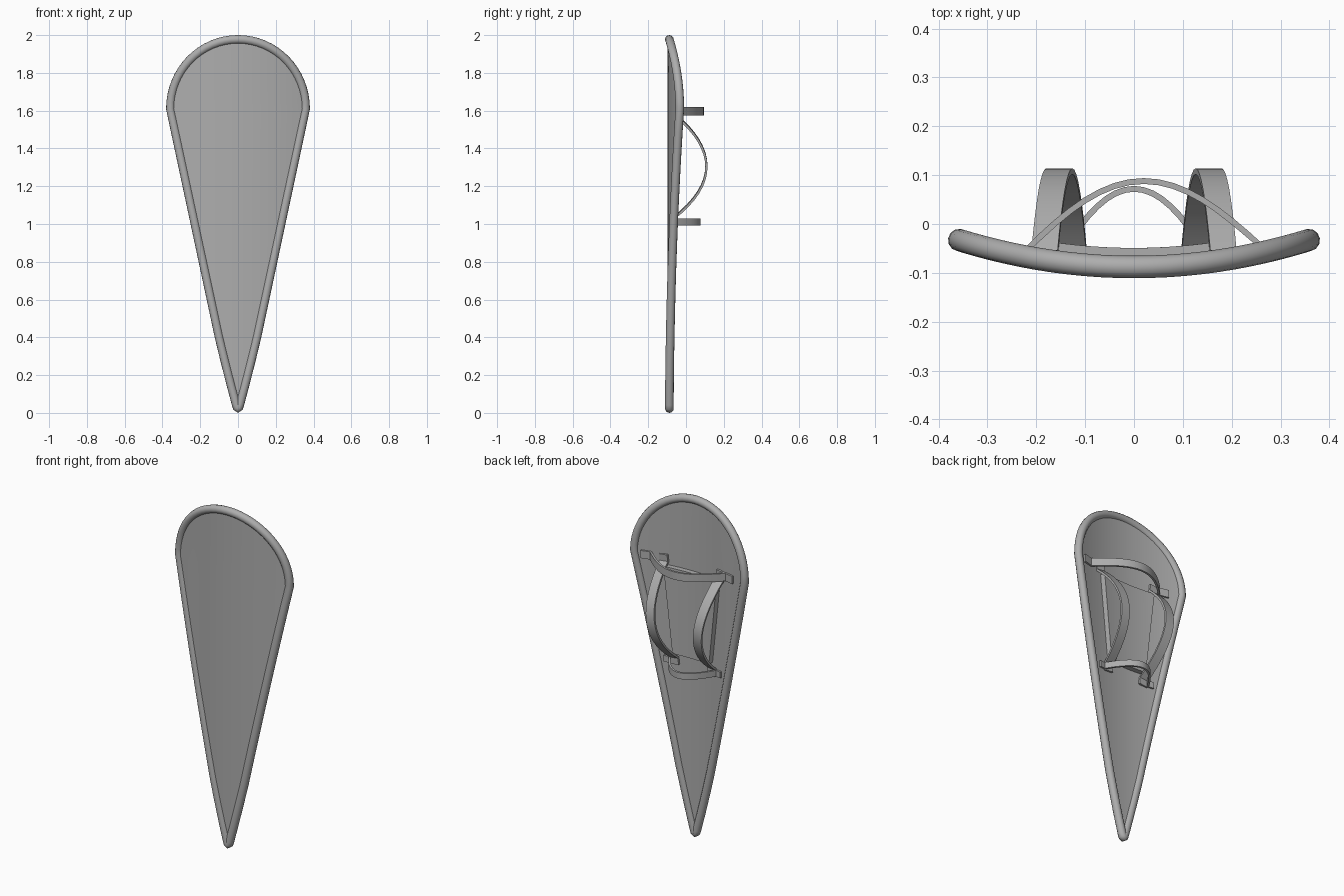
import bpy, bmesh, math
from mathutils import Vector

if "Cube" in bpy.data.objects:
    bpy.data.objects.remove(bpy.data.objects["Cube"])

RIM = 0.023

grey = bpy.data.materials.new("dark_grey")
grey.diffuse_color = (0.42, 0.42, 0.42, 1)
grey.use_nodes = True
grey.node_tree.nodes["Principled BSDF"].inputs["Base Color"].default_value = grey.diffuse_color


def surf(x):
    # front-bulging curvature of the whole shield
    return -0.088 + 0.43 * x * x


def lerp(a, b, t):
    return a + (b - a) * t


def finish(ob, angle=35):
    ob.data.materials.clear()
    ob.data.materials.append(grey)
    bpy.ops.object.select_all(action='DESELECT')
    ob.select_set(True)
    bpy.context.view_layer.objects.active = ob
    bpy.ops.object.shade_smooth_by_angle(angle=math.radians(angle))


def sheet(name, rows, thickness):
    # thin solid made from a grid of points
    bm = bmesh.new()
    grid = [[bm.verts.new(p) for p in row] for row in rows]
    for r0, r1 in zip(grid, grid[1:]):
        for i in range(len(r0) - 1):
            bm.faces.new((r0[i], r0[i + 1], r1[i + 1], r1[i]))
    bmesh.ops.remove_doubles(bm, verts=bm.verts, dist=1e-5)
    bmesh.ops.recalc_face_normals(bm, faces=bm.faces)
    me = bpy.data.meshes.new(name)
    bm.to_mesh(me)
    bm.free()
    ob = bpy.data.objects.new(name, me)
    bpy.context.collection.objects.link(ob)
    mod = ob.modifiers.new("thickness", 'SOLIDIFY')
    mod.thickness = thickness
    mod.offset = 0
    bpy.context.view_layer.objects.active = ob
    bpy.ops.object.modifier_apply(modifier=mod.name)
    finish(ob)
    return ob


# Right half of the outline, from top to tip
half = [(0.358 * math.sin(a), 1.61 + 0.367 * math.cos(a))
        for a in (math.pi / 2 * i / 16 for i in range(17))]
half += [(lerp(0.358, 0.1, i / 10), lerp(1.61, 0.4, i / 10)) for i in range(1, 11)]
half += [(0.071, 0.28), (0.038, 0.15), (0.010, 0.045), (0.005, 0.028), (0, RIM)]

# Curved face panel
COLS = 16
sheet("shield_panel",
      [[(x * u, surf(x * u), z) for u in (2 * i / COLS - 1 for i in range(COLS + 1))]
       for x, z in half], 0.018)

# Rounded rim
loop = half + [(-x, z) for x, z in reversed(half[1:-1])]
cu = bpy.data.curves.new("rim", 'CURVE')
cu.dimensions = '3D'
cu.bevel_depth = RIM
cu.bevel_resolution = 4
sp = cu.splines.new('POLY')
sp.points.add(len(loop) - 1)
for p, (x, z) in zip(sp.points, loop):
    p.co = (x, surf(x), z, 1)
sp.use_cyclic_u = True
rim = bpy.data.objects.new("rim", cu)
bpy.context.collection.objects.link(rim)
bpy.ops.object.select_all(action='DESELECT')
rim.select_set(True)
bpy.context.view_layer.objects.active = rim
bpy.ops.object.convert(target='MESH')
finish(bpy.context.view_layer.objects.active, 80)

# Arm pad on the back
sheet("arm_pad",
      [[(w * u, surf(w * u) + 0.024, lerp(1.06, 1.56, t))
        for u in (i / 6 - 1 for i in range(13))]
       for t, w in ((j / 4, lerp(0.12, 0.175, j / 4)) for j in range(5))], 0.03)


def strap(name, a, b, peak, width, tab):
    # arched band between two (x, z) feet, with flat tabs past each foot
    a, b = Vector(a), Vector(b)
    d = (b - a).normalized()
    side = Vector((-d.y, d.x)) * width / 2
    pts = [(a - d * tab, None)]
    for i in range(17):
        s = i / 8 - 1
        c = a.lerp(b, i / 16)
        base = surf(c.x) + 0.014
        pts.append((c, base + (peak - base) * (1 - s * s)))
    pts.append((b + d * tab, None))
    rows = []
    for c, y in pts:
        y = surf(c.x) + 0.014 if y is None else y
        rows.append([(c.x + side.x * k, y, c.y + side.y * k) for k in (-1, 1)])
    sheet(name, rows, 0.012)


# Upright straps, following the taper
for sx, label in ((-1, "left"), (1, "right")):
    strap("upright_strap_" + label, (sx * 0.183, 1.58), (sx * 0.123, 1.03), 0.108, 0.054, 0.04)

# Cross straps
strap("upper_cross_strap", (-0.22, 1.597), (0.26, 1.597), 0.088, 0.045, 0.055)
strap("lower_cross_strap", (-0.15, 1.01), (0.15, 1.01), 0.072, 0.036, 0.035)
